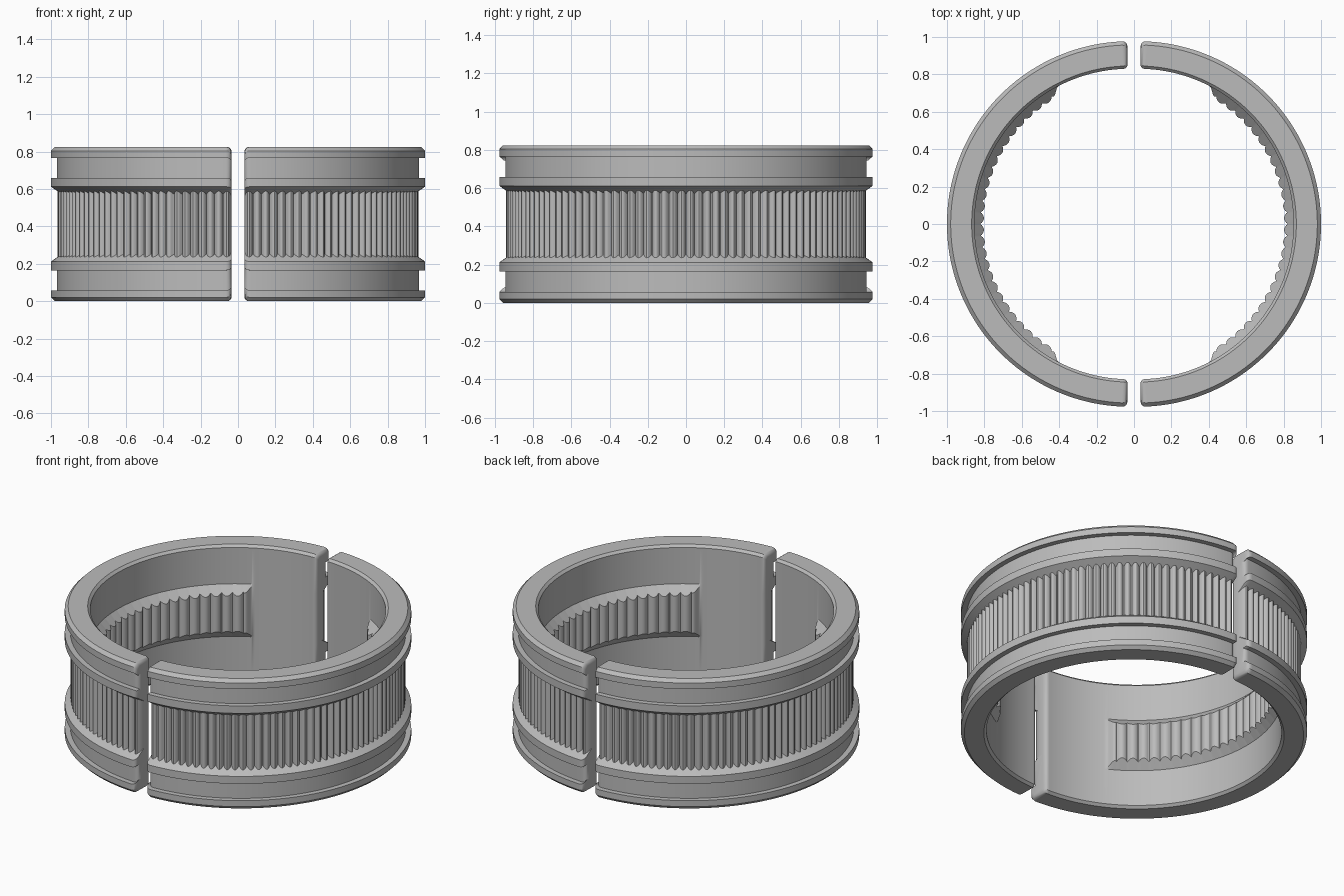
import bpy, bmesh, math

cube = bpy.data.objects.get("Cube")
if cube:
    bpy.data.objects.remove(cube, do_unlink=True)

grey = bpy.data.materials.new("plain grey")
grey.use_nodes = True
grey.diffuse_color = (0.5, 0.5, 0.5, 1)
grey.node_tree.nodes["Principled BSDF"].inputs["Base Color"].default_value = (0.5, 0.5, 0.5, 1)

MID = 0.412          # half height
SHIFT = 0.023        # distance of each half from the centre line
OUTER, GROOVE, BORE = 0.977, 0.945, 0.83
RIBS, STATIONS = 64, 512
TOOTH_PITCH, BAND_END = 4.5, 63
END, BEVEL = math.radians(89.25), 0.025


def ridge(phase):
    """Rounded ridge, 0 in the valley and 1 on the crest."""
    return abs(math.sin(math.pi * phase)) ** 0.7


def section(theta, inset):
    """Closed (radius, height) outline of the ring at one angle."""
    rib = 0.913 + 0.03 * ridge((theta / END + 1) / 2 * RIBS)
    deg = math.degrees(theta)
    ramp = min(1, max(0, (BAND_END - abs(deg)) / 5))
    ramp = ramp * ramp * (3 - 2 * ramp)
    tooth = BORE - ramp * (0.03 + 0.02 * ridge(deg / TOOTH_PITCH))
    outside = [(OUTER - 0.02, 0), (OUTER, 0.02), (OUTER, 0.058), (GROOVE, 0.058),
               (GROOVE, 0.165), (OUTER, 0.165), (OUTER, 0.212),
               (rib, 0.212 + (OUTER - rib) * 0.7)]
    inside = [(BORE + 0.015, 0), (BORE, 0.015), (BORE, 0.245),
              (tooth, 0.25 + (BORE - tooth))]

    def both_halves(points, push):
        low = [(r + push, z + inset * (1 - z / MID)) for r, z in points]
        return low + [(r, 2 * MID - z) for r, z in reversed(low)]

    return both_halves(outside, -inset) + both_halves(inside, inset)[::-1]


# Angles along the half ring, with rounded edges at both ends
edge = []
for k in range(5):
    phi = math.pi / 2 * k / 4
    edge.append((END - BEVEL / 0.9 * (1 - math.sin(phi)), BEVEL * (1 - math.cos(phi))))
limit = edge[0][0]
angles = [(-a, d) for a, d in reversed(edge)]
angles += [(-limit + 2 * limit * i / STATIONS, 0) for i in range(1, STATIONS)]
angles += edge

# Loft the outline around the half ring and cap the ends
bm = bmesh.new()
rings = [[bm.verts.new((SHIFT + r * math.cos(a), r * math.sin(a), z))
          for r, z in section(a, d)] for a, d in angles]
for one, two in zip(rings, rings[1:]):
    for i in range(len(one)):
        j = (i + 1) % len(one)
        bm.faces.new((one[i], two[i], two[j], one[j]))
bm.faces.new(rings[0])
bm.faces.new(rings[-1][::-1])
bmesh.ops.recalc_face_normals(bm, faces=bm.faces)
mesh = bpy.data.meshes.new("half_ring")
bm.to_mesh(mesh)
bm.free()
mesh.materials.append(grey)

# Two identical halves facing each other
for name, turn in (("left_half_ring", 0), ("right_half_ring", math.pi)):
    half = bpy.data.objects.new(name, mesh if turn == 0 else mesh.copy())
    half.rotation_euler.z = turn
    bpy.context.collection.objects.link(half)
    bpy.ops.object.select_all(action="DESELECT")
    half.select_set(True)
    bpy.context.view_layer.objects.active = half
    bpy.ops.object.shade_smooth_by_angle(angle=math.radians(30))
